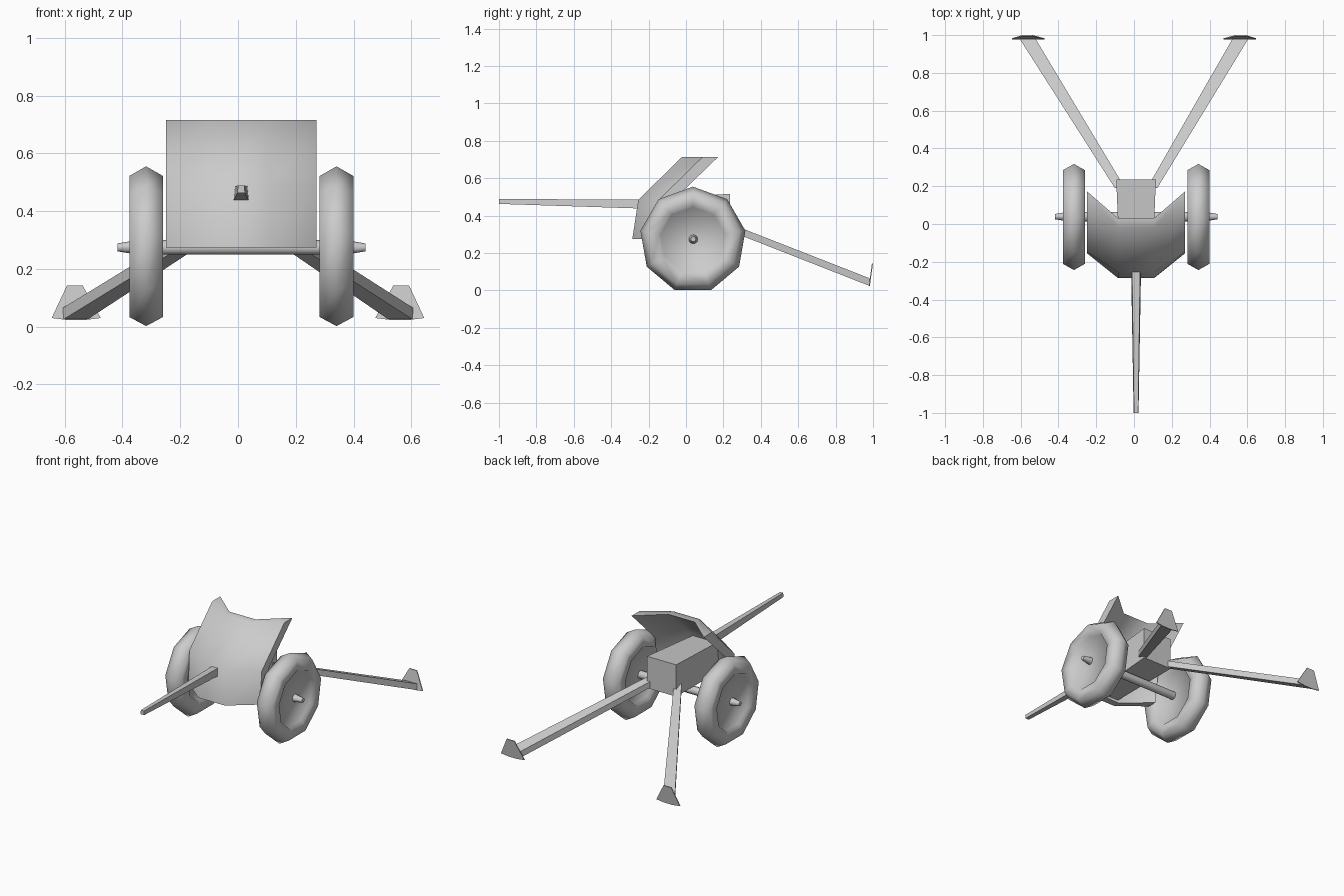
import bpy, bmesh
from math import sin, cos, tau, radians

if "Cube" in bpy.data.objects:
    bpy.data.objects.remove(bpy.data.objects["Cube"])

CX = 0.011  # gun body sits slightly off the leg centre line


def finish(bm, name, smooth=None):
    bmesh.ops.remove_doubles(bm, verts=bm.verts, dist=1e-5)
    bmesh.ops.recalc_face_normals(bm, faces=bm.faces)
    me = bpy.data.meshes.new(name)
    bm.to_mesh(me)
    bm.free()
    ob = bpy.data.objects.new(name, me)
    bpy.context.collection.objects.link(ob)
    if smooth:
        bpy.ops.object.select_all(action='DESELECT')
        ob.select_set(True)
        bpy.context.view_layer.objects.active = ob
        bpy.ops.object.shade_smooth_by_angle(angle=radians(smooth))
    return ob


def loft(name, rings, smooth=None):
    """Join equal-sized closed rings and cap both ends."""
    bm = bmesh.new()
    vs = [[bm.verts.new(p) for p in ring] for ring in rings]
    for a, b in zip(vs, vs[1:]):
        for i in range(len(a)):
            j = (i + 1) % len(a)
            bm.faces.new((a[i], a[j], b[j], b[i]))
    bm.faces.new(vs[0])
    bm.faces.new(vs[-1])
    return finish(bm, name, smooth)


def lathe_x(name, profile, centre, n, smooth):
    """Revolve (x, radius) points about the x axis, one corner at the top."""
    cx, cy, cz = centre
    return loft(name, [[(cx + x, cy + r * sin(tau * i / n), cz + r * cos(tau * i / n))
                        for i in range(n)] for x, r in profile], smooth)


def rect(y, x, hw, z0, z1, hw_top=None):
    """Trapezoid section in the xz plane."""
    t = hw if hw_top is None else hw_top
    return [(x - hw, y, z0), (x + hw, y, z0), (x + t, y, z1), (x - t, y, z1)]


# wheels: nine-sided tyres with recessed discs
half = [(0.04, 0.176), (0.058, 0.186), (0.058, 0.252)]
tyre = [(-x, r) for x, r in half] + [(0, 0.285)] + half[::-1]
for side, x in (("left", -0.318), ("right", 0.341)):
    lathe_x(side + "_wheel", tyre, (x, 0.037, 0.27), 9, 65)

# axle with tapered ends
lathe_x("axle", [(-0.43, 0.014), (-0.36, 0.026), (0.36, 0.026), (0.43, 0.014)],
        (0.012, 0.039, 0.274), 9, 50)

# shield: three panels wide, bent once, leaning backwards
rows = [  # z, centre front y, wing front y, centre depth, wing depth
    (0.275, -0.287, -0.155, 0.045, 0.06),
    (0.485, -0.255, -0.145, 0.045, 0.08),
    (0.715, -0.02, 0.09, 0.05, 0.083),
]
rings = []
for z, c, w, dc, dw in rows:
    cols = [(-0.26, w, dw), (-0.095, c, dc), (0.095, c, dc), (0.26, w, dw)]
    front = [(CX + x, y, z) for x, y, d in cols]
    back = [(CX + x, y + d, z) for x, y, d in cols]
    rings.append(front + back[::-1])
loft("shield", rings, 50)

# breech housing behind the shield
loft("breech_box", [rect(-0.25, CX, 0.085, 0.29, 0.485),
                    rect(0.235, CX, 0.105, 0.31, 0.517)])

# barrel, tapering forwards
loft("barrel", [rect(-0.20, CX, 0.027, 0.437, 0.486, 0.022),
                rect(-1.0, CX, 0.013, 0.463, 0.489, 0.011)])

# trail legs and their ground spades
for name, s in (("left", -1), ("right", 1)):
    loft(name + "_trail_leg", [rect(0.19, s * 0.085 + CX, 0.027, 0.335, 0.375),
                               rect(0.98, s * 0.563, 0.042, 0.025, 0.066)])
    outline = [(0.475, 0.03), (0.53, 0.023), (0.59, 0.023), (0.645, 0.03),
               (0.592, 0.143), (0.538, 0.143)]
    faces = []
    for dy in (0.0, 0.006):
        faces.append([(s * x, 0.977 + dy + (z - 0.023) * 0.14, z) for x, z in outline])
    loft(name + "_spade", faces)
